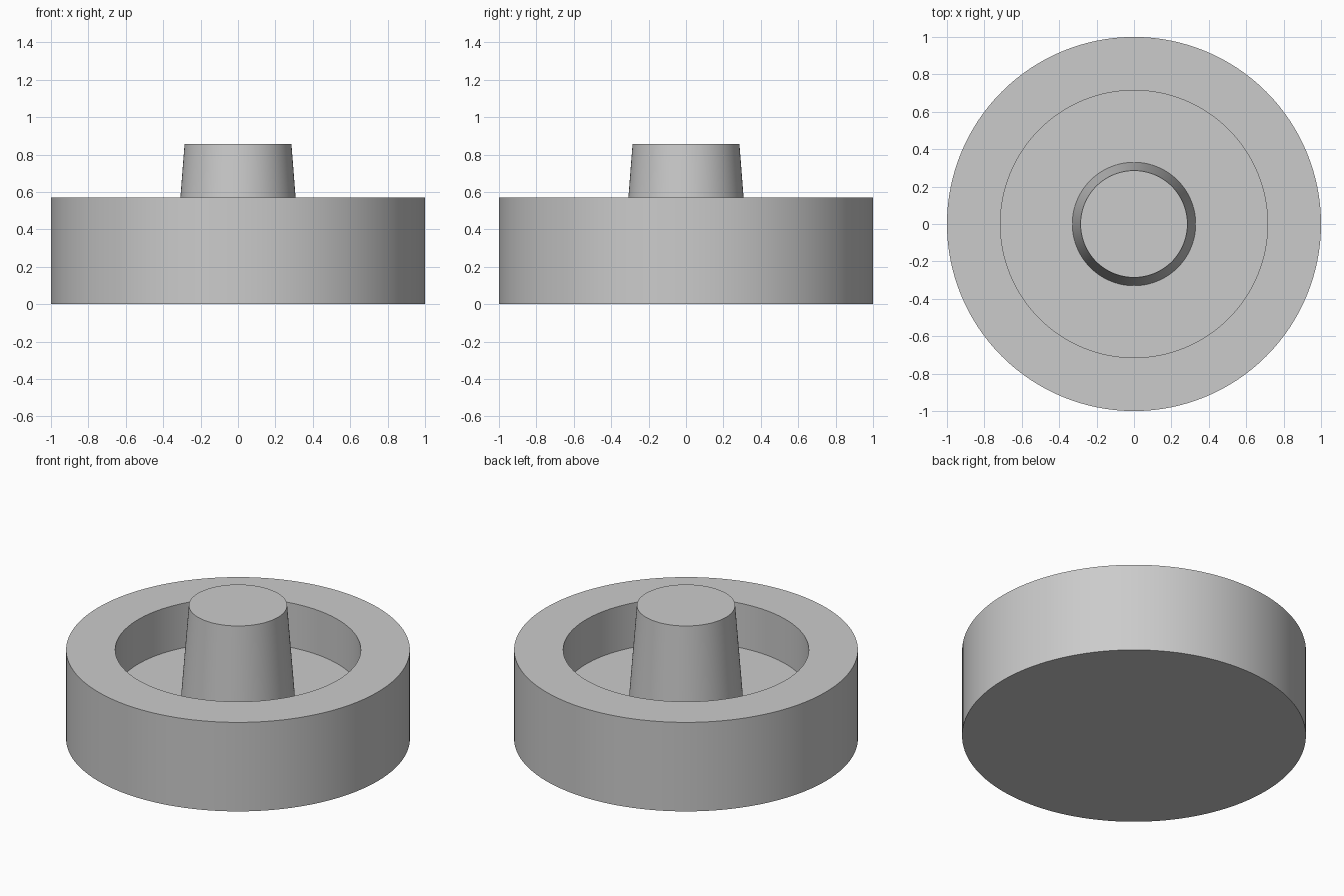
import bpy
import bmesh
import math

cube = bpy.data.objects.get("Cube")
if cube:
    bpy.data.objects.remove(cube, do_unlink=True)

SEGMENTS = 128
UNIT = 2 / 7                      # module shared by all main dimensions
FLOOR, RIM, TOP = UNIT, 2 * UNIT, 3 * UNIT
OUTER, INNER = 1.0, 2.5 * UNIT
POST_BASE, POST_TOP = 0.33, UNIT

grey = bpy.data.materials.new("light_grey")
grey.use_nodes = True
colour = (0.6, 0.6, 0.6, 1)
grey.diffuse_color = colour
grey.node_tree.nodes["Principled BSDF"].inputs["Base Color"].default_value = colour

# One continuous turned profile: underside, wall, rim, recess, floor, tapered post
profile = [
    (OUTER, 0), (OUTER, RIM), (INNER, RIM), (INNER, FLOOR),
    (POST_BASE, FLOOR), (POST_TOP, TOP),
]

bm = bmesh.new()
rings = []
for radius, z in profile:
    ring = []
    for i in range(SEGMENTS):
        a = math.tau * i / SEGMENTS
        ring.append(bm.verts.new((radius * math.cos(a), radius * math.sin(a), z)))
    rings.append(ring)
for low, high in zip(rings, rings[1:]):
    for i in range(SEGMENTS):
        j = (i + 1) % SEGMENTS
        bm.faces.new((low[i], low[j], high[j], high[i]))

# Flat underside and post top
bm.faces.new(rings[0][::-1])
bm.faces.new(rings[-1])
bmesh.ops.recalc_face_normals(bm, faces=bm.faces)

mesh = bpy.data.meshes.new("round_base_with_post")
bm.to_mesh(mesh)
bm.free()
mesh.materials.append(grey)
body = bpy.data.objects.new("round_base_with_post", mesh)
bpy.context.collection.objects.link(body)

# Smooth round walls, crisp rims
bpy.ops.object.select_all(action="DESELECT")
body.select_set(True)
bpy.context.view_layer.objects.active = body
bpy.ops.object.shade_smooth_by_angle(angle=math.radians(30))
